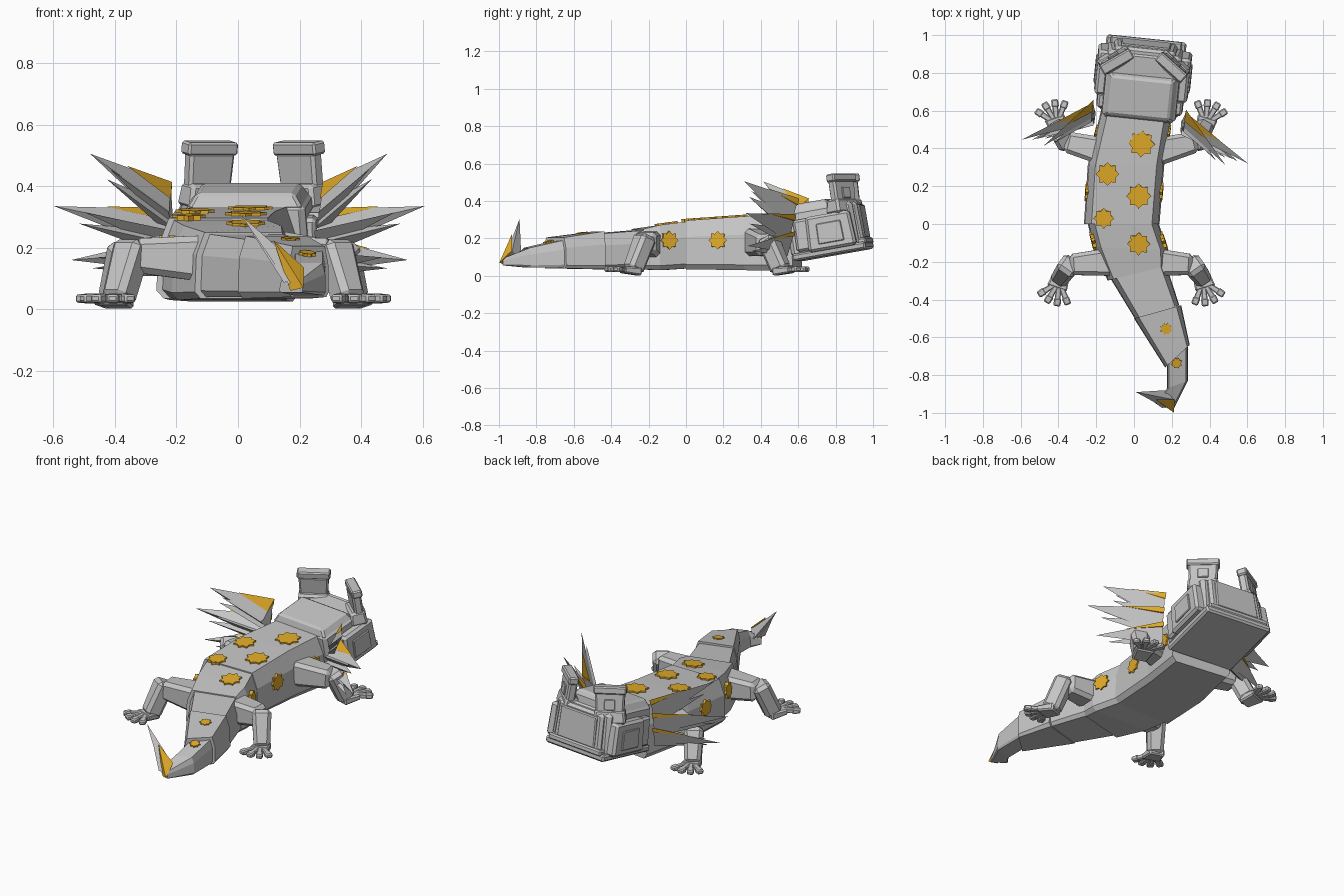
import bpy, bmesh, math
from mathutils import Vector as V, Matrix as M
from mathutils.bvhtree import BVHTree

if "Cube" in bpy.data.objects:
    bpy.data.objects.remove(bpy.data.objects["Cube"])


def material(name, col):
    m = bpy.data.materials.new(name)
    m.diffuse_color = (*col, 1)
    m.use_nodes = True
    m.node_tree.nodes["Principled BSDF"].inputs["Base Color"].default_value = m.diffuse_color
    return m


GREY = material("grey", (0.56, 0.56, 0.56))
GOLD = material("gold", (0.76, 0.41, 0.022))


def make(name, verts, faces, mat=GREY, bevel=0.0):
    me = bpy.data.meshes.new(name)
    me.from_pydata([tuple(v) for v in verts], [], faces)
    bm = bmesh.new()
    bm.from_mesh(me)
    bmesh.ops.recalc_face_normals(bm, faces=bm.faces)
    bm.to_mesh(me)
    bm.free()
    me.materials.append(mat)
    ob = bpy.data.objects.new(name, me)
    bpy.context.collection.objects.link(ob)
    if bevel:
        b = ob.modifiers.new("bevel", 'BEVEL')
        b.width, b.segments = bevel, 1
    return ob


def loft(name, rings, mat=GREY, bevel=0.0):
    n = len(rings[0])
    faces = [list(range(n)), [(len(rings) - 1) * n + i for i in range(n)]]
    for r in range(len(rings) - 1):
        for i in range(n):
            j = (i + 1) % n
            faces.append([r * n + i, r * n + j, (r + 1) * n + j, (r + 1) * n + i])
    return make(name, [v for r in rings for v in r], faces, mat, bevel)


def rect(w, h):
    return [(-w / 2, -h / 2), (w / 2, -h / 2), (w / 2, h / 2), (-w / 2, h / 2)]


def box(name, mx, c, size, top=(1, 1), bevel=0.01, mat=GREY):
    """Box in frame mx, with its top face scaled by top."""
    x, y, z = size
    rings = [[mx @ (V(c) + V((a * s, b * t, dz))) for a, b in rect(x, y)]
             for s, t, dz in ((1, 1, -z / 2), (top[0], top[1], z / 2))]
    return loft(name, rings, mat, bevel)


def beam(name, p, q, s0, s1, bevel=0.014):
    """Tapered limb from p to q with bevelled edges."""
    p, q = V(p), V(q)
    d = (q - p).normalized()
    side = d.cross(V((0, 0, 1)))
    if side.length < 0.3:
        side = V((1, 0, 0))
    side.normalize()
    up = side.cross(d)
    return loft(name, [[o + side * a + up * b for a, b in rect(*s)]
                       for o, s in ((p, s0), (q, s1))], GREY, bevel)


# Body and tail: overlapping segments, each ring = left xy, right xy, bottom, top
PROFILE = [(-.88, 0), (.88, 0), (1, .1), (.97, .66), (.8, 1), (-.8, 1), (-.97, .66), (-1, .1)]


def ring(lx, ly, rx, ry, zb, zt):
    a, b = V((lx, ly, 0)), V((rx, ry, 0))
    return [(a + b) / 2 + (b - a) / 2 * u + V((0, 0, zb + (zt - zb) * v)) for u, v in PROFILE]


SEGMENTS = {
    "chest": [(-.17, .62, .2, .57, .025, .335), (-.245, .31, .16, .31, .03, .318),
              (-.265, 0, .135, 0, .035, .296)],
    "hips": [(-.25, .02, .125, .02, .04, .292), (-.215, -.12, .18, -.14, .03, .272),
             (-.14, -.30, .175, -.22, .035, .25)],
    "tail_base": [(-.13, -.28, .165, -.2, .04, .245), (.01, -.51, .24, -.43, .04, .226)],
    "tail_middle": [(0, -.5, .25, -.43, .035, .238), (.165, -.76, .295, -.64, .04, .205)],
    "tail_end": [(.175, -.70, .285, -.65, .045, .19), (.175, -.87, .285, -.83, .045, .15),
                 (.135, -.92, .21, -.98, .055, .095)],
}
trees = []
for name, rows in SEGMENTS.items():
    ob = loft(name, [ring(*r) for r in rows])
    trees.append(BVHTree.FromPolygons([v.co.copy() for v in ob.data.vertices],
                                      [list(p.vertices) for p in ob.data.polygons]))


# Star spots, projected on the body surface
def star(origin, direction, r):
    hits = [t.ray_cast(V(origin), V(direction)) for t in trees]
    hits = [h for h in hits if h[0] is not None]
    if not hits:
        return
    loc, nor = min(hits, key=lambda h: h[3])[:2]
    if nor.dot(V(direction)) > 0:
        nor = -nor
    mx = M.Translation(loc) @ nor.to_track_quat('Z', 'Y').to_matrix().to_4x4()
    pts = [(math.cos(k * math.pi / 8) * r * (.74 if k % 2 else 1),
            math.sin(k * math.pi / 8) * r * (.74 if k % 2 else 1)) for k in range(16)]
    loft("star_spot", [[mx @ V((a, b, z)) for a, b in pts] for z in (-.01, .009)], GOLD)


for x, y, r in [(.04, .425, .072), (-.14, .265, .063), (.025, .148, .067), (-.16, .03, .055),
                (.025, -.105, .062), (.17, -.555, .033), (.225, -.735, .03)]:
    star((x, y, 1), (0, 0, -1), r)
for s in (-1, 1):
    for y in (.475, .17, -.09):
        star((s, y, .19), (-s, 0, 0), .05)

# Legs with feet and four toes each, feet turned outward
for s, side in ((-1, "left"), (1, "right")):
    for end, f, hip, knee, ankle in (
            ("front", 1, (.13, .38, .18), (.345, .435, .165), (.388, .51, .045)),
            ("hind", -1, (.10, -.20, .165), (.325, -.215, .175), (.375, -.285, .045))):
        h, k, a = [V((s * p[0] - .015, p[1], p[2])) for p in (hip, knee, ankle)]
        tag = f"{end}_{side}"
        beam("upper_leg_" + tag, h, k, (.15, .15), (.11, .11), .02)
        beam("lower_leg_" + tag, k + V((0, 0, .04)), a - V((0, 0, .02)), (.11, .10), (.09, .10), .02)
        out = V((s * .31, f * .95, 0))
        beam("foot_" + tag, a - out * .04 - V((0, 0, .022)), a + out * .06 - V((0, 0, .012)),
             (.085, .045), (.11, .035), .008)
        for i in range(4):
            t = math.radians(-39 + 26 * i + s * 18)
            d = V((math.sin(t), f * math.cos(t), 0))
            o = a + out * .02 - V((0, 0, .01))
            beam("toe_" + tag, o + d * .03, o + d * .10, (.026, .026), (.032, .026), .005)
            beam("toe_tip_" + tag, o + d * .09, o + d * .132, (.04, .032), (.036, .026), .006)

# Head, tilted up and turned slightly to one side
YAW = M.Rotation(math.radians(-6), 4, 'Z')
HEAD = M.Translation((.045, .77, .26)) @ YAW @ M.Rotation(math.radians(10), 4, 'X')
box("skull", HEAD, (0, -.025, -.005), (.42, .37, .25), (.92, .98), .02)
box("crown", HEAD, (0, -.08, .125), (.38, .25, .05), (.84, .82), .01)
box("snout", HEAD, (0, .115, -.01), (.34, .14, .24), (.94, .9), .015)
box("snout_panel", HEAD, (0, .176, .0), (.27, .03, .18), (.95, 1), .006)
box("jaw", HEAD, (0, -.008, -.13), (.42, .40, .04), (1.02, 1), .01)
box("lip", HEAD, (0, .152, -.105), (.38, .09, .035), (1, 1), .008)
for s, side in ((-1, "left"), (1, "right")):
    box("cheek_" + side, HEAD, (s * .215, .02, -.025), (.07, .26, .19), (.85, .92), .014)
    box("cheek_panel_" + side, HEAD, (s * .247, .02, -.03), (.02, .14, .11), (.8, .95), .004)
    box("jaw_hinge_" + side, HEAD, (s * .205, -.13, -.02), (.05, .09, .17), (.85, .9), .012)
    # Raised eye with a square pupil plate and a heavy brow, leaning back
    eye = (M.Translation(HEAD @ V((s * .157, .11, .1))) @ YAW
           @ M.Rotation(math.radians(-36 * s), 4, 'Z') @ M.Rotation(math.radians(9), 4, 'X'))
    box("eye_socket_" + side, eye, (0, -.01, -.005), (.18, .10, .08), (.92, .8), .012)
    box("eye_" + side, eye, (0, 0, .065), (.155, .05, .14), (1.08, 1), .01)
    box("pupil_" + side, eye, (0, .026, .065), (.06, .014, .06), (1, 1), .003)
    box("brow_" + side, eye, (0, .004, .147), (.185, .058, .043), (1, 1), .007)


# Feathery fans: a long blade, shorter side blades and a gold sliver along the upper edge
def blade(name, hi, lo, back, tip, mat=GREY):
    make(name, [hi, lo, back, tip], [(0, 1, 2), (0, 1, 3), (1, 2, 3), (2, 0, 3)], mat)


def fan(name, hi, lo, back, tip):
    hi, lo, back, tip = V(hi), V(lo), V(back), V(tip)
    mid, drop, rear = (hi + lo) / 2, lo - hi, back - (hi + lo) / 2
    blade(name + "_long_blade", hi, lo, back, tip)
    blade(name + "_lower_blade", mid, lo + drop * .12, back + drop * .3,
          mid.lerp(tip, .8) + drop * .28 + rear * .25)
    blade(name + "_rear_blade", mid, lo, back + rear * .35, mid.lerp(tip, .74) + rear * .5)
    # gold sliver wraps the upper edge, wide behind and narrow in front
    n = (back - hi).cross(tip - hi).normalized()
    if n.dot(hi - lo) < 0:
        n = -n
    front = -rear.normalized() * .008
    a, b, c = [p + n * .005 for p in (hi, hi.lerp(back, .6), hi.lerp(tip, .56))]
    blade(name + "_gold_edge", a + front, b, hi.lerp(lo, .2) + front, c + front * .5, GOLD)


GILLS = M.Translation((.045, .77, 0)) @ YAW
for s, side in ((-1, "left"), (1, "right")):
    for part, hi, lo, back, tip in (
            ("top", (.25, -.145, .41), (.235, -.19, .25), (.245, -.235, .32), (.485, -.41, .505)),
            ("middle", (.25, -.16, .325), (.23, -.20, .18), (.235, -.25, .255), (.605, -.39, .335)),
            ("bottom", (.25, -.165, .235), (.23, -.20, .12), (.235, -.25, .185), (.55, -.385, .16))):
        fan(f"gill_{part}_{side}", *[GILLS @ V((s * p[0], p[1], p[2])) for p in (hi, lo, back, tip)])

# Tail fin with a gold rear face
blade("tail_fin", (.21, -.93, .13), (.165, -.975, .08), (.17, -.88, .09), (.01, -.89, .305))
blade("tail_fin_side", (.19, -.94, .12), (.15, -.975, .085), (.15, -.90, .1), (.045, -.90, .25))
blade("tail_fin_gold", (.215, -.93, .135), (.212, -.998, .07), (.17, -.97, .06), (.115, -.93, .225), GOLD)
